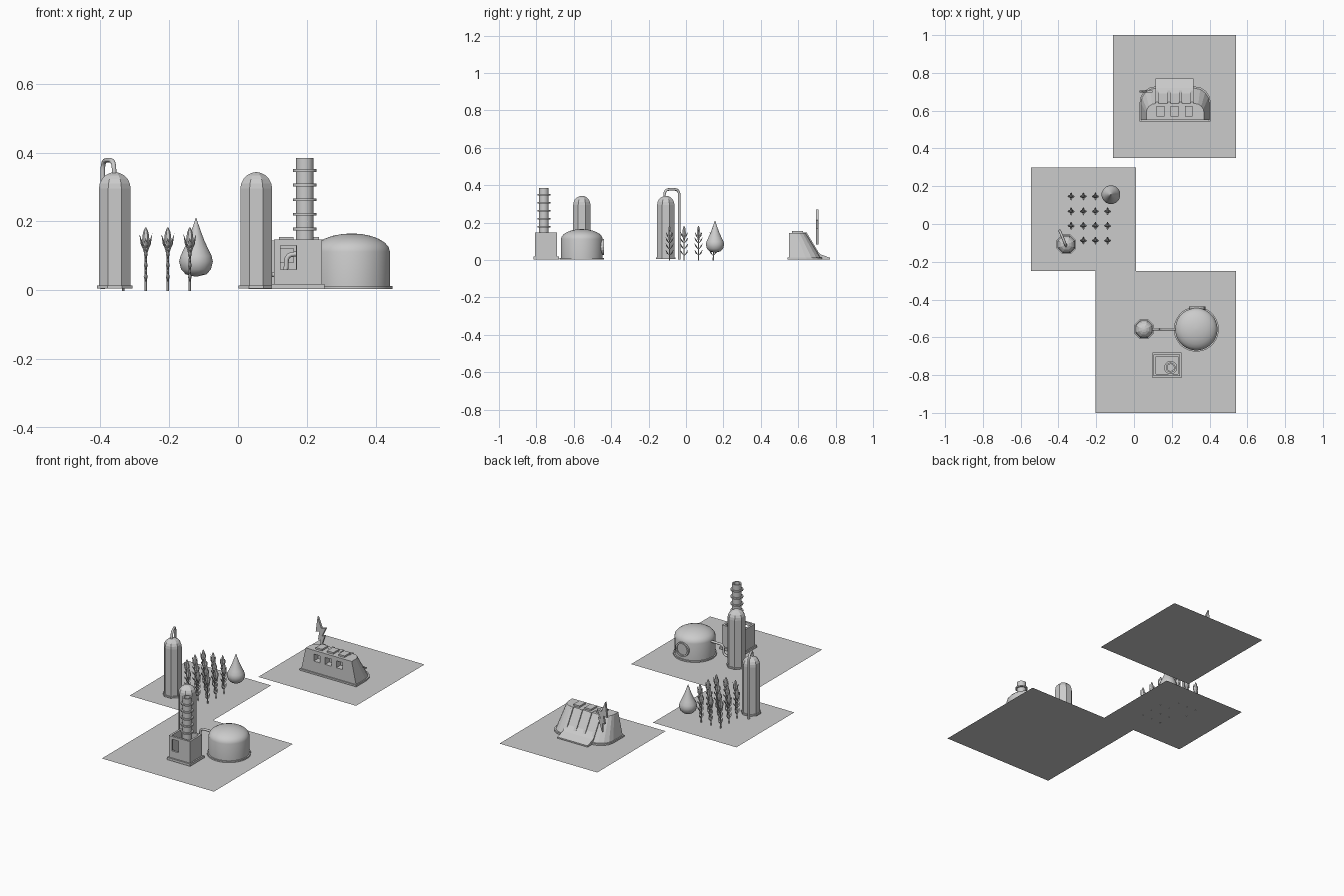
import bpy, bmesh, math
from mathutils import Vector

if "Cube" in bpy.data.objects:
    bpy.data.objects.remove(bpy.data.objects["Cube"])

mat = bpy.data.materials.new("plain_grey")
mat.diffuse_color = (0.6, 0.6, 0.6, 1)
mat.use_nodes = True
mat.node_tree.nodes["Principled BSDF"].inputs["Base Color"].default_value = mat.diffuse_color


def finish(name, bm, smooth=None):
    bmesh.ops.recalc_face_normals(bm, faces=bm.faces)
    me = bpy.data.meshes.new(name)
    bm.to_mesh(me)
    bm.free()
    ob = bpy.data.objects.new(name, me)
    bpy.context.collection.objects.link(ob)
    me.materials.append(mat)
    if smooth:
        bpy.ops.object.select_all(action='DESELECT')
        ob.select_set(True)
        bpy.context.view_layer.objects.active = ob
        bpy.ops.object.shade_smooth_by_angle(angle=math.radians(smooth))
    return ob


def loft(bm, rings):
    """Join rings of points with quads and cap both ends."""
    vs = [[bm.verts.new(p) for p in r] for r in rings]
    n = len(vs[0])
    for a, b in zip(vs, vs[1:]):
        for i in range(n):
            bm.faces.new((a[i], a[(i + 1) % n], b[(i + 1) % n], b[i]))
    bm.faces.new(vs[0][::-1])
    bm.faces.new(vs[-1])


def lathe(name, profile, x, y, n, smooth=None):
    """Profile of (radius, z), flats facing the axes."""
    bm = bmesh.new()
    ang = [2 * math.pi * (i + .5) / n for i in range(n)]
    loft(bm, [[(x + r * math.cos(a), y + r * math.sin(a), z) for a in ang] for r, z in profile])
    return finish(name, bm, smooth)


def box_into(bm, x0, x1, y0, y1, z0, z1):
    loft(bm, [[(x0, y0, z), (x1, y0, z), (x1, y1, z), (x0, y1, z)] for z in (z0, z1)])


def boxes(name, *bs):
    bm = bmesh.new()
    for b in bs:
        box_into(bm, *b)
    return finish(name, bm)


def prism(name, pts, axis, lo, hi):
    """Extrude a 2D outline along x or y."""
    bm = bmesh.new()
    place = (lambda p, t: (t, p[0], p[1])) if axis == 'x' else (lambda p, t: (p[0], t, p[1]))
    loft(bm, [[place(p, t) for p in pts] for t in (lo, hi)])
    return finish(name, bm)


def pipe(name, pts, r, bend):
    """Round pipe along a path whose corners are rounded."""
    P = [Vector(p) for p in pts]
    path = [P[0]]
    for a, b, c in zip(P, P[1:], P[2:]):
        s, e = b + (a - b).normalized() * bend, b + (c - b).normalized() * bend
        path += [s.lerp(b, t).lerp(b.lerp(e, t), t) for t in (0, .25, .5, .75, 1)]
    path.append(P[-1])
    side = Vector((P[1] - P[0])).cross(P[2] - P[1]).normalized()
    rings = []
    for i, p in enumerate(path):
        d = (path[min(i + 1, len(path) - 1)] - path[max(i - 1, 0)]).normalized()
        u = d.cross(side)
        rings.append([p + r * (math.cos(k * math.pi / 4) * side + math.sin(k * math.pi / 4) * u) for k in range(8)])
    bm = bmesh.new()
    loft(bm, rings)
    return finish(name, bm, 50)


# Ground plots
for name, x0, x1, y0, y1 in (("dam_plot", -.11, .54, .35, 1), ("crop_plot", -.545, .01, -.25, .3),
                             ("plant_plot", -.205, .54, -1, -.25)):
    bm = bmesh.new()
    bm.faces.new([bm.verts.new(p) for p in ((x0, y0, 0), (x1, y0, 0), (x1, y1, 0), (x0, y1, 0))])
    finish(name, bm)

# Tall octagonal tanks with domed tops and foot flanges
for name, x, y in (("plant_tank", .053, -.557), ("crop_tank", -.358, -.108)):
    R = .050
    dome = [(R * math.cos(t), .295 + .048 * math.sin(t)) for t in [math.radians(a) for a in (0, 18, 36, 54, 72, 86)]]
    lathe(name, [(R + .006, .005), (R + .006, .014), (R, .014)] + dome, x, y, 8)

# Arched pipe from crop tank to the ground
pipe("crop_tank_pipe", [(-.36, -.115, .33), (-.36, -.115, .378), (-.393, -.036, .378), (-.393, -.036, .003)], .007, .03)

# Domed digester with round hatch
dome = [(.112 * math.cos(t), .112 + .053 * math.sin(t)) for t in [math.radians(a) for a in (0, 15, 30, 45, 60, 75, 88)]]
lathe("digester", [(.119, .004), (.119, .012), (.112, .012)] + dome, .33, -.557, 32, 35)
bm = bmesh.new()
ring = lambda r, y: [(.335 + r * math.cos(k * math.pi / 8), y, .07 + r * math.sin(k * math.pi / 8)) for k in range(16)]
loft(bm, [ring(.043, -.47), ring(.043, -.438), ring(.034, -.438), ring(.034, -.445)])
finish("digester_hatch", bm)

# Pipe from tank to digester
pipe("link_pipe", [(.09, -.557, .045), (.14, -.557, .045), (.14, -.557, .105), (.24, -.557, .105)], .007, .024)

# Boiler house: open-topped walls with a window front and back
X0, X1, Y0, Y1, Z0, Z1, T = .104, .244, -.806, -.690, .012, .147, .012
wx0, wx1, wz0, wz1 = .124, .17, .06, .13
walls = [(X0, X0 + T, Y0 + T, Y1 - T, Z0, Z1), (X1 - T, X1, Y0 + T, Y1 - T, Z0, Z1)]
for a, b in ((Y0, Y0 + T), (Y1 - T, Y1)):
    walls += [(X0, wx0, a, b, Z0, Z1), (wx1, X1, a, b, Z0, Z1), (wx0, wx1, a, b, Z0, wz0), (wx0, wx1, a, b, wz1, Z1)]
boxes("boiler_house_walls", *walls)
boxes("boiler_house_base", (.098, .252, -.815, -.68, .004, .018))

# Ringed chimney
lathe("chimney", [(.026, .012), (.026, .385), (.018, .385), (.018, .36)], .194, -.76, 16, 35)
for i in range(5):
    z = .178 + i * .0425
    lathe(f"chimney_ring_{i + 1}", [(.035, z - .004), (.035, z + .004)], .194, -.76, 16, 35)


# Maize plants: stalk, ear and pairs of upswept leaves
def maize(name, x, y):
    bm = bmesh.new()
    for prof in ([(.0035, -.002), (.003, .12)],
                 [(.004, .105), (.010, .125), (.011, .145), (.008, .168), (.002, .182)]):
        loft(bm, [[(x + r * math.cos(k * math.pi / 3), y + r * math.sin(k * math.pi / 3), z) for k in range(6)]
                  for r, z in prof])
    leaves = [(a, z, .022, .034, .006) for a in (90, 270) for z in (.022, .056, .088)]
    leaves += [(a, .105, .019, .06, .008) for a in (0, 180)] + [(a, .112, .02, .04, .007) for a in (90, 270)]
    for a, z, out, up, w in leaves:
        d = Vector((math.cos(math.radians(a)), math.sin(math.radians(a)), 0))
        s = Vector((-d.y, d.x, 0)) * w
        o = Vector((x, y, z))
        mid = o + d * out * .6 + Vector((0, 0, up * .5))
        thick = d * .003 - Vector((0, 0, .002))
        root, tip = bm.verts.new(o), bm.verts.new(o + d * out + Vector((0, 0, up)))
        belt = [bm.verts.new(mid + v) for v in (s, thick, -s, -thick)]
        for i in range(4):
            bm.faces.new((root, belt[i], belt[(i + 1) % 4]))
            bm.faces.new((tip, belt[(i + 1) % 4], belt[i]))
    finish(name, bm)


xs, ys = (-.333, -.268, -.204, -.14), (-.088, -.01, .067, .146)
for i, x in enumerate(xs):
    for j, y in enumerate(ys):
        if (i, j) not in ((0, 0), (3, 3)):
            maize(f"maize_{i}_{j}", x, y)

# Water drop
lathe("water_drop", [(.004, .04), (.03, .046), (.044, .06), (.05, .083), (.046, .1), (.037, .118), (.024, .146),
                     (.014, .172), (.006, .195), (.0006, .21)], -.122, .155, 16, 35)


# Dam body: flat front, rounded back corners, tapering upwards
def dam_outline(x0, x1, y0, y1, r, z):
    arc = [math.radians(a) for a in (0, 22.5, 45, 67.5, 90)]
    pts = [(x0, y0, z), (x1, y0, z)]
    pts += [(x1 - r + r * math.cos(a), y1 - r + r * math.sin(a), z) for a in arc]
    return pts + [(x0 + r - r * math.cos(a), y1 - r + r * math.sin(a), z) for a in reversed(arc)]


bm = bmesh.new()
loft(bm, [dam_outline(.036, .400, .55, .72, .08, .012), dam_outline(.065, .371, .55, .638, .05, .145)])
dam = finish("dam_body", bm)
bm = bmesh.new()
loft(bm, [dam_outline(.03, .406, .543, .728, .084, z) for z in (.004, .014)])
finish("dam_base", bm)

# Windows cut into the dam front
cols = (.14, .215, .29)
cut = boxes("window_cutter", *[(x - .021, x + .021, .53, .59, .08, .122) for x in cols])
cut.hide_render = True
mod = dam.modifiers.new("windows", 'BOOLEAN')
mod.operation, mod.object, mod.solver = 'DIFFERENCE', cut, 'EXACT'
bpy.context.view_layer.objects.active = dam
bpy.ops.object.modifier_apply(modifier="windows")
bpy.data.objects.remove(cut)

# Gate housings on the crest
boxes("gate_housings", *[(x - .021, x + .021, .568, .625, .14, .155) for x in cols])

# Spillway chute with dividing piers
prism("spillway", [(.62, .012), (.62, .118), (.655, .105), (.69, .06), (.72, .03), (.77, .012), (.77, .004), (.62, .004)],
      'x', .115, .315)
for i in range(4):
    x = .123 + i * .0613
    prism(f"spillway_pier_{i + 1}", [(.61, .02), (.61, .147), (.645, .147), (.715, .03)], 'x', x - .008, x + .008)

# Lightning bolt sign behind the dam
prism("lightning_bolt", [(.042, .27), (.03, .178), (.055, .185), (.045, .135), (.06, .139), (.062, .083), (.09, .168),
                         (.072, .163), (.097, .215), (.068, .207)], 'y', .695, .708)
